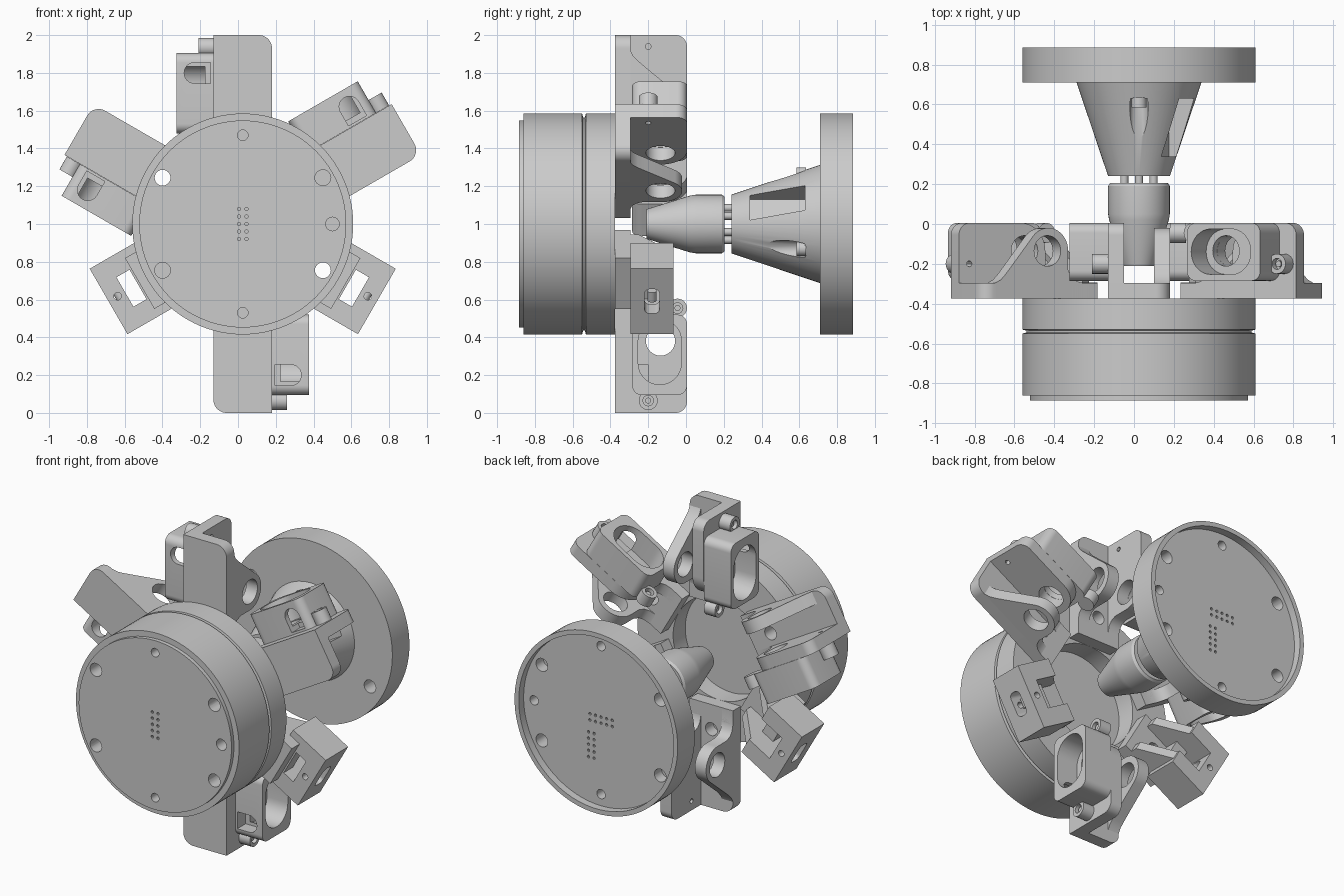
import bpy, bmesh, math
from mathutils import Matrix, Vector

if "Cube" in bpy.data.objects:
    bpy.data.objects.remove(bpy.data.objects["Cube"])

HUB = Matrix.Translation((0.025, 0, 1.0))   # shared axis along y
PI = math.pi


def make(name, bm):
    bmesh.ops.recalc_face_normals(bm, faces=bm.faces)
    me = bpy.data.meshes.new(name)
    bm.to_mesh(me)
    bm.free()
    ob = bpy.data.objects.new(name, me)
    bpy.context.collection.objects.link(ob)
    return ob


def lathe(name, prof, seg=96):
    bm = bmesh.new()
    vs = [bm.verts.new((r, y, 0)) for r, y in prof]
    es = [bm.edges.new(p) for p in zip(vs, vs[1:])]
    bmesh.ops.spin(bm, geom=vs + es, cent=(0, 0, 0), axis=(0, 1, 0), angle=2 * PI, steps=seg)
    bmesh.ops.remove_doubles(bm, verts=bm.verts, dist=1e-5)
    return make(name, bm)


def add_prism(bm, axis, pts, lo, hi):
    """Extrude a 2D outline along axis 0/1/2; outline uses the other two axes in order."""
    def put(p, h):
        c = list(p)
        c.insert(axis, h)
        return bm.verts.new(c)
    a, b = [put(p, lo) for p in pts], [put(p, hi) for p in pts]
    fs = [bm.faces.new(a), bm.faces.new(b[::-1])]
    n = len(pts)
    for i in range(n):
        fs.append(bm.faces.new((a[i], b[i], b[(i + 1) % n], a[(i + 1) % n])))
    bmesh.ops.recalc_face_normals(bm, faces=fs)


def prism(name, *args):
    bm = bmesh.new()
    add_prism(bm, *args)
    return make(name, bm)


def arc(cx, cy, r, a0, a1, n=12):
    return [(cx + r * math.cos(math.radians(a0 + (a1 - a0) * i / n)),
             cy + r * math.sin(math.radians(a0 + (a1 - a0) * i / n))) for i in range(n + 1)]


def circ(cx, cy, r, n=24):
    return arc(cx, cy, r, 0, 360 - 360 / n, n - 1)


def rect(x0, x1, y0, y1):
    return [(x0, y0), (x1, y0), (x1, y1), (x0, y1)]


def rrect(x0, x1, y0, y1, r):
    return (arc(x1 - r, y1 - r, r, 0, 90, 8) + arc(x0 + r, y1 - r, r, 90, 180, 8)
            + arc(x0 + r, y0 + r, r, 180, 270, 8) + arc(x1 - r, y0 + r, r, 270, 360, 8))


def cut(ob, *cutters):
    """Subtract prisms one group at a time and bake the result."""
    for group in cutters:
        bm = bmesh.new()
        for c in group:
            add_prism(bm, *c)
        tool = make("cutter", bm)
        tool.hide_render = True
        mod = ob.modifiers.new("cut", 'BOOLEAN')
        mod.operation, mod.solver, mod.object = 'DIFFERENCE', 'EXACT', tool
        dg = bpy.context.evaluated_depsgraph_get()
        me = bpy.data.meshes.new_from_object(ob.evaluated_get(dg))
        ob.modifiers.clear()
        ob.data = me
        bpy.data.objects.remove(tool)
    return ob


def place(parts, angles):
    """Copy local parts around the hub axis, then drop the originals."""
    for ob in parts:
        for i, a in enumerate(angles):
            c = bpy.data.objects.new(f"{ob.name}_{i + 1}", ob.data.copy())
            c.matrix_world = HUB @ Matrix.Rotation(math.radians(a), 4, 'Y')
            bpy.context.collection.objects.link(c)
        bpy.data.objects.remove(ob)


def polar(r, deg):
    return r * math.cos(math.radians(deg)), r * math.sin(math.radians(deg))


# Front drum with groove, screw holes and a pin grid
drum = lathe("front_drum", [(0, -.885), (.548, -.885), (.548, -.86), (.585, -.86), (.585, -.55),
                            (.565, -.545), (.565, -.535), (.585, -.53), (.585, -.375),
                            (.33, -.375), (.33, -.5), (0, -.5)])
holes = [(1, circ(*polar(.49, a), .042), -1, 0) for a in (30, 150, 210, 330)]
holes += [(1, circ(.475, 0, .036), -1, -.8)]
holes += [(1, circ(0, s * .47, .028), -1, -.8) for s in (-1, 1)]
holes += [(1, circ(x, z * .04, .009, 10), -1, -.84) for x in (-.02, .02) for z in range(-2, 3)]
cut(drum, holes)

# Rear flange with recessed back face
flange = lathe("rear_flange", [(0, .71), (.585, .71), (.585, .885), (.555, .885), (.555, .835), (0, .835)])
holes = [(1, circ(*polar(.49, a), .042), .6, 1) for a in (150, 330)]
holes += [(1, circ(*polar(.49, a), .042), .76, 1) for a in (30, 210)]
holes += [(1, circ(*polar(.48, a), .03), .76, 1) for a in (0, 90, 270)]
holes += [(1, circ(x * .04, z, .009, 10), .8, 1) for x in range(-2, 3) for z in (-.02, .02)]
holes += [(1, circ(x, -.1 - z * .04, .009, 10), .8, 1) for x in (.05, .09) for z in range(5)]
cut(flange, holes)

# Rear cone: screw channels and a side window
cone = lathe("rear_cone", [(0, .24), (.155, .24), (.315, .715), (0, .715)], 64)
cut(cone, [(1, circ(*polar(.265, a), .046), .3, .63) for a in (90, 210, 330)])
win = Matrix.Rotation(math.radians(-30), 4, 'Y')
for ob in (cone,):
    ob.data.transform(win.inverted())
    cut(ob, [(2, rect(.13, .5, .34, .63), -.075, .075)])
    ob.data.transform(win)
heads = [prism(f"cone_screw_{i + 1}", 1, circ(*polar(.262, a), .038), .585, .635)
         for i, a in enumerate((90, 210, 330))]

# Nozzle and the pins joining it to the cone
nozzle = lathe("nozzle", [(0, -.21), (.078, -.21), (.15, .02), (.155, .05), (.155, .19),
                          (.145, .205), (0, .205)], 64)
pins = [prism(f"neck_pin_{i + 1}", 1, circ(*polar(.085, 60 * i + 30), .02, 16), .19, .26) for i in range(6)]
for ob in [drum, flange, cone, nozzle] + heads + pins:
    ob.matrix_world = HUB

# Clamp bracket, local: x tangential, y along the hub axis, z radial
base = prism("bracket_base", 1, [(-.155, .33), (.155, .33)] + arc(.085, .93, .07, 0, 90) + [(-.155, 1)],
             -.375, -.295)
cut(base, [(1, circ(0, .49, .042), -1, 0)])
foot = [(-.375, .33), (-.295, .33), (-.295, .42), (-.285, .46), (-.265, .485), (-.23, .5)]
tall = prism("bracket_tall_wall", 0, foot + arc(-.135, .64, .14, -90, 0)
             + arc(-.055, .94, .06, 0, 90) + [(-.375, 1)], -.155, -.075)
eye = (0, circ(-.135, .62, .077, 32), -1, 1)
cut(tall, [eye, (0, circ(-.2, .94, .015, 12), -1, 1)])
ear = prism("bracket_ear_wall", 0, foot + arc(-.135, .615, .115, -90, 48, 20)
            + [(-.22, .835), (-.255, .865), (-.28, .89), (-.295, .92), (-.375, .92)], .075, .155)
cut(ear, [eye])

# Clamp box with long opening, side slot and screw lugs
box = prism("clamp_box", 0, rrect(-.285, .005, .48, .905, .05), -.35, -.156)
cut(box, [(0, rrect(-.253, -.025, .505, .85, .112), -1, -.2)],
    [eye], [(1, arc(-.255, .8, .055, 90, 270) + [(-.17, .745), (-.17, .855)], -1, -.2)])
lugs = []
for n, y, z in (("outer_lug", -.2, .935), ("inner_lug", -.045, .445)):
    lug = prism(n, 0, circ(y, z, .05), -.235, -.156)
    lugs.append(cut(lug, [(0, circ(y, z, .028, 16), -1, -.2)]))
    lugs.append(prism(n + "_screw", 0, circ(y, z, .016, 12), -.22, -.19))
place([base, tall, ear, box] + lugs, (0, 60, -60, 180))

# Small sensor blocks: foot, block with windows, ramp legs
foot = prism("block_foot", 1, rect(-.155, .155, .33, .63), -.375, -.294)
cut(foot, [(1, circ(0, .49, .042), -1, 0)])
block = prism("sensor_block", 1, rect(-.2, .2, .55, .82), -.295, -.065)
cut(block, [(1, rect(-.09, .09, .64, .72), -1, 1)],
    [(2, rrect(-.075, .075, -.22, -.14, .03), .7, 1)],
    [(1, rect(-.09, .09, .4, .66), -.2, 1)],
    [(1, circ(0, .765, .02, 16), -1, 1)])
shaft = prism("block_shaft", 0, circ(-.18, .755, .025, 16), -.03, .03)
legs = [prism(f"block_leg_{n}", 0, [(-.295, .38), (-.25, .38), (-.075, .56), (-.295, .56)], a, b)
        for n, a, b in (("left", -.155, -.09), ("right", .09, .155))]
place([foot, block, shaft] + legs, (120, -120))

# Smooth the round surfaces, keep edges crisp
bpy.ops.object.select_all(action='SELECT')
bpy.context.view_layer.objects.active = drum
bpy.ops.object.shade_smooth_by_angle(angle=math.radians(30))
